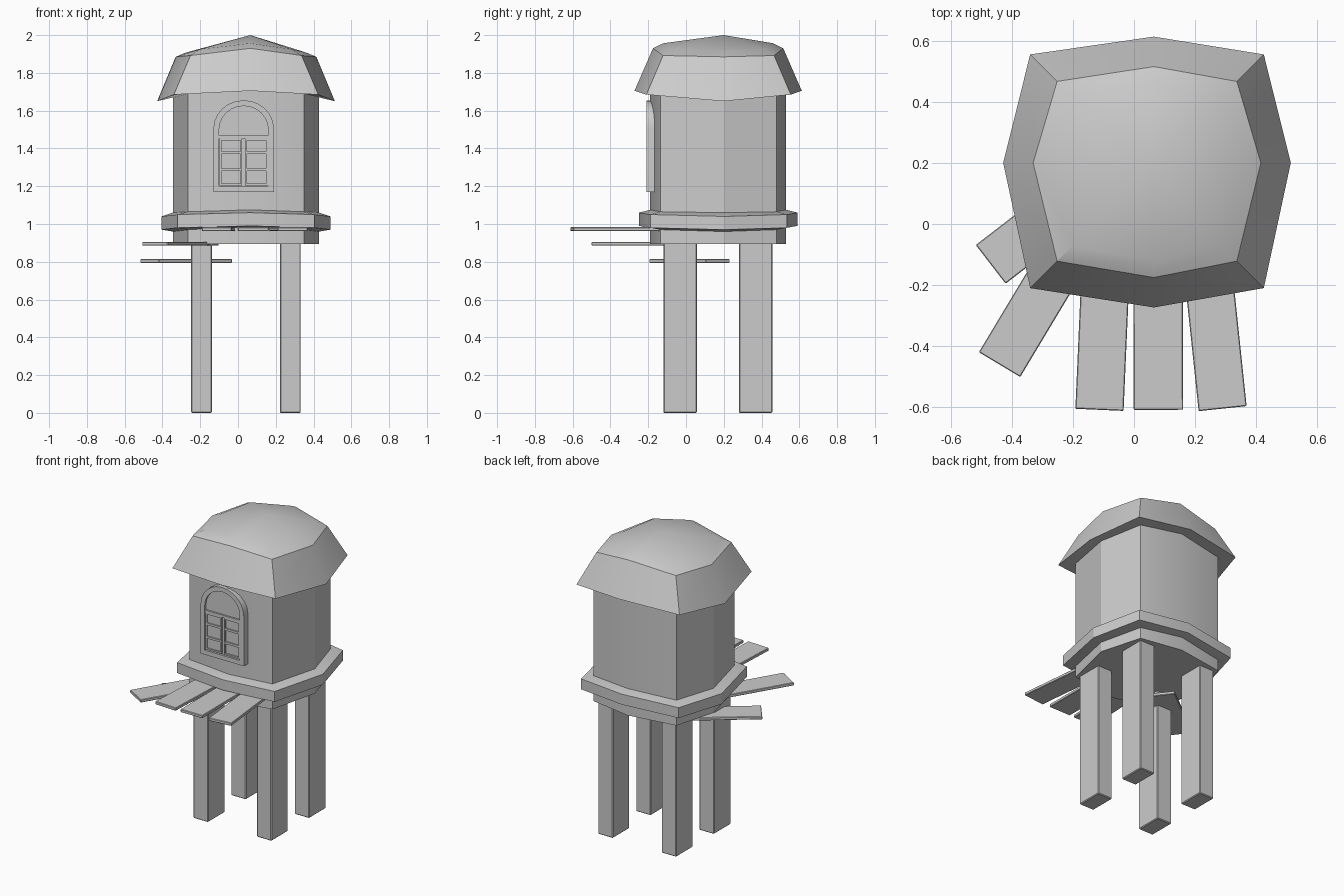
import bpy, bmesh, math
from mathutils import Matrix, Vector

cube = bpy.data.objects.get("Cube")
if cube:
    bpy.data.objects.remove(cube, do_unlink=True)

grey = bpy.data.materials.new("plain_grey")
grey.use_nodes = True
grey.diffuse_color = (0.6, 0.6, 0.6, 1)
grey.node_tree.nodes["Principled BSDF"].inputs["Base Color"].default_value = (0.6, 0.6, 0.6, 1)

CX, CY = 0.065, 0.2   # where the ridges of the eight-sided plan meet


def finish(name, bm, smooth=None):
    bmesh.ops.recalc_face_normals(bm, faces=bm.faces)
    mesh = bpy.data.meshes.new(name)
    bm.to_mesh(mesh)
    bm.free()
    mesh.materials.append(grey)
    ob = bpy.data.objects.new(name, mesh)
    bpy.context.collection.objects.link(ob)
    if smooth:
        bpy.ops.object.select_all(action='DESELECT')
        ob.select_set(True)
        bpy.context.view_layer.objects.active = ob
        bpy.ops.object.shade_smooth_by_angle(angle=math.radians(smooth))
    return ob


def ring(out, z_side, z_corner, z_front):
    """Eight-sided plan, grown outwards, with its own height per kind of corner."""
    x0, x1, y0, y1 = -0.345 - out, 0.43 + out, -0.19 - out, 0.53 + out
    c = 0.9 * out
    a, b, d, e = -0.265 - c, 0.35 + c, -0.135 - c, 0.48 + c
    return [(CX, y0, z_front), (b, d, z_corner), (x1, CY, z_side), (b, e, z_corner),
            (CX, y1, z_front), (a, e, z_corner), (x0, CY, z_side), (a, d, z_corner)]


def loft(name, rings, apex=None, closed=True, smooth=25):
    bm = bmesh.new()
    loops = [[bm.verts.new(p) for p in r] for r in rings]
    n = len(loops[0])
    for lo, hi in zip(loops, loops[1:]):
        for i in range(n):
            j = (i + 1) % n
            bm.faces.new((lo[i], lo[j], hi[j], hi[i]))
    if apex:
        tip = bm.verts.new(apex)
        for i in range(n):
            bm.faces.new((loops[-1][i], loops[-1][(i + 1) % n], tip))
    elif closed:
        bm.faces.new(loops[-1])
    if closed:
        bm.faces.new(loops[0])
    return finish(name, bm, smooth)


def box(name, lo, hi, bevel=0.0, angle=0.0):
    """Box between two corners, turned about its own centre."""
    lo, hi = Vector(lo), Vector(hi)
    bm = bmesh.new()
    bmesh.ops.create_cube(bm, size=1)
    bmesh.ops.scale(bm, vec=hi - lo, verts=bm.verts)
    if bevel:
        bmesh.ops.bevel(bm, geom=bm.edges[:], offset=bevel, segments=1, affect='EDGES')
    bmesh.ops.rotate(bm, matrix=Matrix.Rotation(angle, 3, 'Z'), verts=bm.verts)
    bmesh.ops.translate(bm, vec=(lo + hi) / 2, verts=bm.verts)
    return finish(name, bm)


# Tower body, floor and rim
loft("floor_base", [ring(0, 0.895, 0.895, 0.895), ring(0, 0.97, 0.98, 0.99)])
loft("rim", [ring(0, 0.96, 0.97, 0.985), ring(0.06, 0.97, 0.98, 0.99),
             ring(0.06, 1.04, 1.05, 1.06), ring(0, 1.06, 1.065, 1.075)])
loft("wall", [ring(0, 1.04, 1.05, 1.06), ring(0, 1.7, 1.71, 1.73)])

# Roof: steep eaves, then a shallow cap
loft("roof", [ring(0, 1.67, 1.69, 1.71), ring(0.083, 1.65, 1.685, 1.705),
              ring(-0.015, 1.885, 1.892, 1.93), ring(-0.07, 1.908, 1.925, 1.957)],
     apex=(CX, CY, 2.0))

# Four legs
for side, x in (("right", -0.248), ("left", 0.222)):
    for end, y in (("front", -0.12), ("back", 0.28)):
        box(f"{end}_{side}_leg", (x, y, 0), (x + 0.11, y + 0.178, 0.91), bevel=0.005)


# Planks: walkway boards and the two fanned steps
def plank(name, start, end, width, z, thick=0.02):
    a, b = Vector(start), Vector(end)
    mid, half = (a + b) / 2, (b - a).length / 2
    return box(name, (mid.x - half, mid.y - width / 2, z - thick / 2),
               (mid.x + half, mid.y + width / 2, z + thick / 2), 0.003,
               math.atan2(b.y - a.y, b.x - a.x))


plank("walkway_plank_right", (-0.113, -0.608), (-0.092, -0.13), 0.158, 0.973)
plank("walkway_plank_middle", (0.08, -0.608), (0.078, -0.13), 0.162, 0.973)
plank("walkway_plank_left", (0.29, -0.604), (0.24, -0.13), 0.158, 0.973)
plank("upper_step", (-0.44, -0.46), (-0.17, -0.01), 0.158, 0.895)
plank("lower_step", (-0.469, -0.132), (-0.08, 0.168), 0.16, 0.804)

# Arched window
WX = 0.03


def arch(half, bottom, spring, rise, y):
    pts = [(WX - half, y, bottom), (WX + half, y, bottom)]
    for i in range(13):
        t = math.pi * i / 12
        pts.append((WX + half * math.cos(t), y, spring + rise * math.sin(t)))
    return pts


outer, inner = (0.16, 1.17, 1.505, 0.15), (0.13, 1.2, 1.5, 0.125)
FRONT, PANE, BACK = -0.21, -0.196, -0.14
loft("window_frame", [arch(*outer, BACK), arch(*outer, FRONT),
                      arch(*inner, FRONT), arch(*inner, BACK)], closed=False)
loft("window_pane", [arch(*inner, BACK), arch(*inner, PANE)])
box("window_crossbar", (WX - 0.13, -0.206, 1.452), (WX + 0.13, BACK, 1.468))

# Two shutters, each an edged panel with slats
for side, s in (("right", -1), ("left", 1)):
    c = WX + s * 0.068

    def bar(part, x0, x1, z0, z1):
        box(f"{side}_shutter_{part}", (c + x0, -0.205, z0), (c + x1, BACK, z1))

    bar("inner_stile", *sorted((-s * 0.06, -s * 0.05)), 1.205, 1.452)
    bar("outer_stile", *sorted((s * 0.06, s * 0.05)), 1.205, 1.452)
    bar("top_rail", -0.06, 0.06, 1.442, 1.452)
    bar("bottom_rail", -0.06, 0.06, 1.205, 1.215)
    for i, z in enumerate((1.28, 1.37)):
        bar(f"slat_{i + 1}", -0.05, 0.05, z, z + 0.014)
